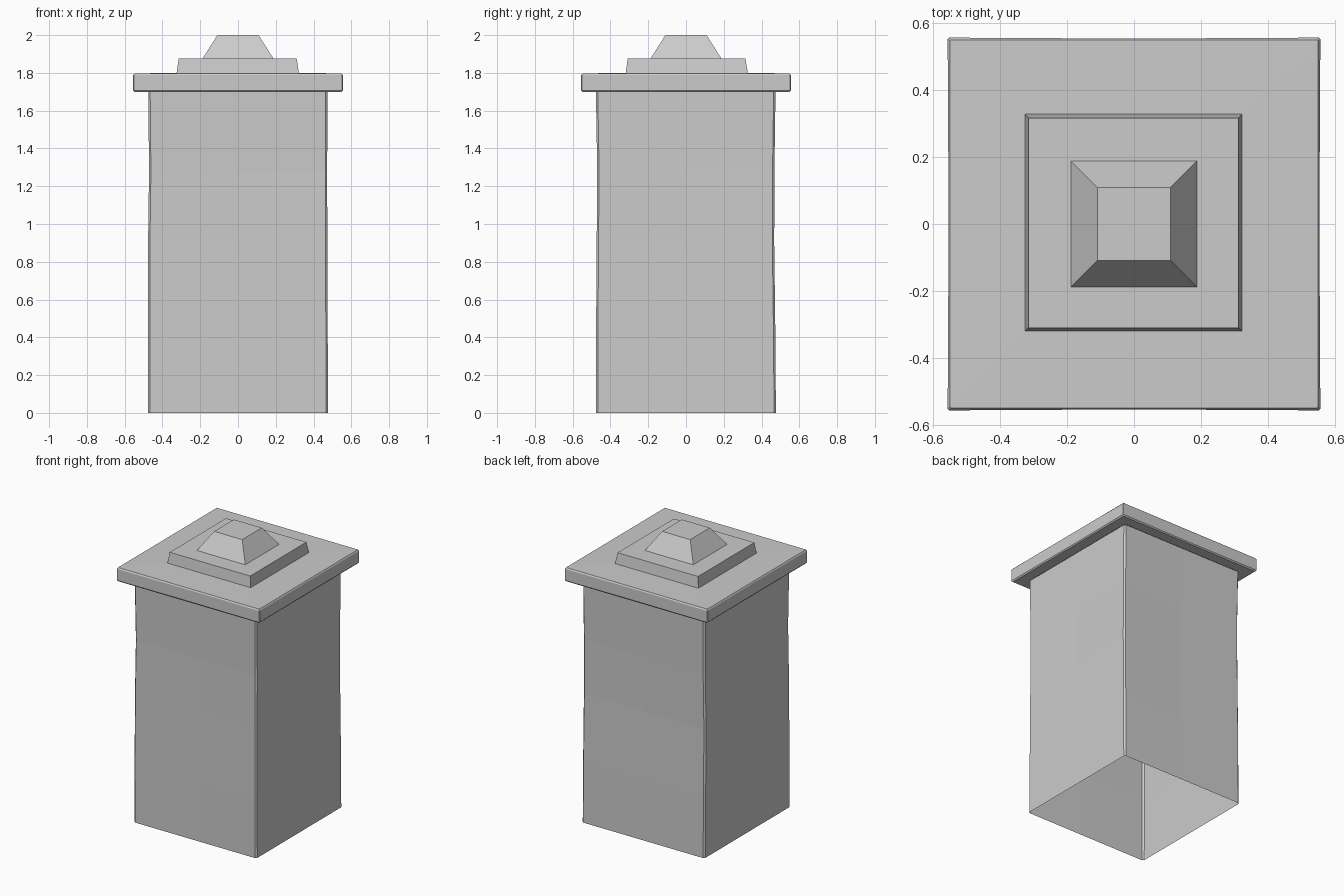
import bpy, bmesh

if "Cube" in bpy.data.objects:
    bpy.data.objects.remove(bpy.data.objects["Cube"])


def ring(bm, z, x0, x1, y0, y1, bevel=0.0, dent=0.0):
    """Rectangular loop with clipped corners and slightly dented side middles."""
    b, mx, my = bevel, (x0 + x1) / 2, (y0 + y1) / 2
    sides = [
        [(x0 + b, y0), (mx, y0 + dent), (x1 - b, y0)],
        [(x1, y0 + b), (x1 - dent, my), (x1, y1 - b)],
        [(x1 - b, y1), (mx, y1 - dent), (x0 + b, y1)],
        [(x0, y1 - b), (x0 + dent, my), (x0, y0 + b)],
    ]
    return [bm.verts.new((x, y, z)) for side in sides for x, y in side]


def square(z, h, bevel=0.0, dent=0.0):
    return (z, -h, h, -h, h, bevel, dent)


def loft(name, specs, cap_top=False):
    """Skin a stack of rings, optionally closing the last one."""
    bm = bmesh.new()
    rings = [ring(bm, *s) for s in specs]
    for a, b in zip(rings, rings[1:]):
        n = len(a)
        for i in range(n):
            j = (i + 1) % n
            bm.faces.new((a[i], a[j], b[j], b[i]))
    if cap_top:
        bm.faces.new(rings[-1])
    bmesh.ops.remove_doubles(bm, verts=bm.verts, dist=0.0005)
    mesh = bpy.data.meshes.new(name)
    bm.to_mesh(mesh)
    bm.free()
    obj = bpy.data.objects.new(name, mesh)
    bpy.context.collection.objects.link(obj)
    return obj


# Hollow shaft, open underneath, with slightly worn sides
loft("pillar_shaft", [
    square(0.0, 0.476, 0.01),
    (0.43, -0.477, 0.475, -0.476, 0.473, 0.01, 0.003),
    (0.90, -0.476, 0.473, -0.473, 0.467, 0.01, 0.006),
    (1.28, -0.471, 0.472, -0.470, 0.468, 0.01, 0.004),
    (1.70, -0.475, 0.474, -0.477, 0.474, 0.01),
])

# Overhanging cap slab with softened edges
loft("cap_slab", [
    square(1.70, 0.475, 0.01),
    square(1.70, 0.547, 0.004),
    square(1.708, 0.555, 0.004, 0.003),
    square(1.788, 0.555, 0.004, 0.003),
    square(1.797, 0.548, 0.004),
    (1.80, -0.325, 0.322, -0.319, 0.327),
])

# Low step on the slab
loft("cap_step", [
    (1.80, -0.325, 0.322, -0.319, 0.327),
    (1.875, -0.314, 0.311, -0.309, 0.315),
    square(1.875, 0.188),
])

# Tapered block with flat top
loft("cap_finial", [square(1.875, 0.188), square(2.0, 0.109)], cap_top=True)
